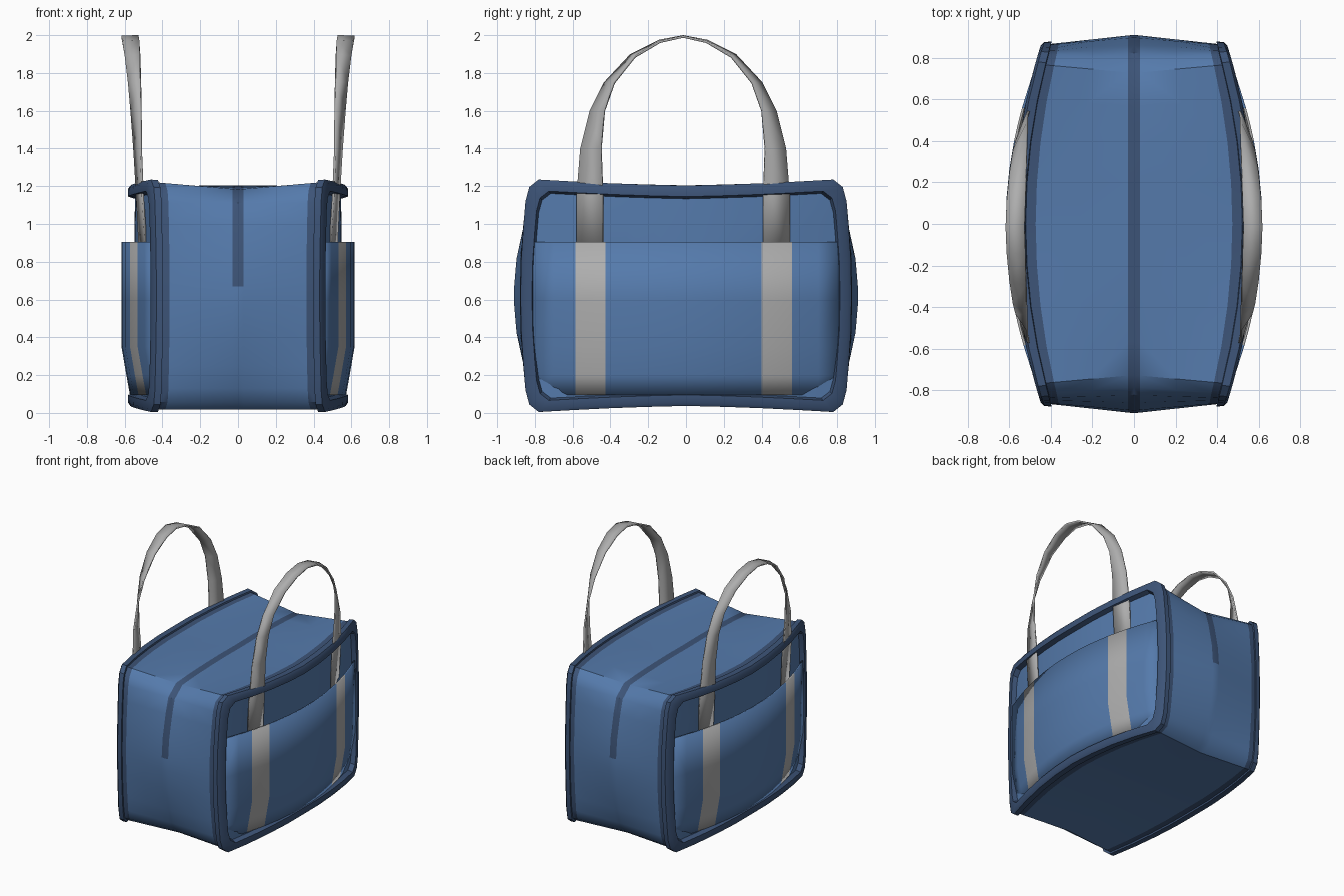
import bpy, bmesh, math

if "Cube" in bpy.data.objects:
    bpy.data.objects.remove(bpy.data.objects["Cube"])

def mat(name, c):
    m = bpy.data.materials.new(name)
    m.diffuse_color = (*c, 1)
    m.use_nodes = True
    m.node_tree.nodes["Principled BSDF"].inputs["Base Color"].default_value = m.diffuse_color
    return m

BLUE = mat("blue canvas", (0.09, 0.195, 0.41))
DARK = mat("dark blue trim", (0.046, 0.088, 0.185))
GREY = mat("grey webbing", (0.42, 0.42, 0.42))
ZC = 0.62  # mid height of the bag

def finish(name, verts, faces, mats, idx, thick=0, angle=35):
    me = bpy.data.meshes.new(name)
    me.from_pydata(verts, [], faces)
    for m in mats:
        me.materials.append(m)
    for p, i in zip(me.polygons, idx):
        p.material_index = i
    bm = bmesh.new()
    bm.from_mesh(me)
    bmesh.ops.recalc_face_normals(bm, faces=bm.faces)
    # half models face outwards (+x overall)
    if sum(f.normal.x * f.calc_area() for f in bm.faces) < 0:
        bmesh.ops.reverse_faces(bm, faces=bm.faces)
    bm.to_mesh(me)
    bm.free()
    me.shade_smooth()
    me.set_sharp_from_angle(angle=math.radians(angle))
    ob = bpy.data.objects.new(name, me)
    bpy.context.collection.objects.link(ob)
    if thick:
        s = ob.modifiers.new("thickness", 'SOLIDIFY')
        s.thickness = thick
        s.offset = -1
    mr = ob.modifiers.new("other side", 'MIRROR')
    mr.use_clip = True
    mr.merge_threshold = 0.0005
    return ob

# Side outline of the bag: one quarter, then mirrored all the way round
Q = [(.875, 0), (.875, .05), (.872, .2), (.86, .38), (.85, .5), (.83, .575), (.78, .615),
     (.6, .605), (.4, .595), (.2, .588), (0, .583)]
LOOP = (Q + [(-y, v) for y, v in Q[-2::-1]] + [(-y, -v) for y, v in Q[1:]]
        + [(y, -v) for y, v in Q[-2:0:-1]])
N = len(LOOP)

def bow(y):
    return 0.57 - 0.13 * (y / 0.85) ** 2

def ring(w, inset, dx=0.0, x=None):
    out = []
    for y, v in LOOP:
        yy, vv = y * (1 - inset / .87), v * (1 - inset / .6)
        xx = x if x is not None else w * bow(yy) + dx
        k = max(0, 1 - w)
        yy *= 1 + k * .055 * (1 - 1.9 * (v / .6) ** 2) * min(1, abs(y) / .78)
        if v > .5:
            vv += k * (.012 - .055 * (y / .8) ** 2)
        out.append((xx, yy, vv + ZC))
    return out

def loft(name, rings, mats, rule, cap=None):
    verts = [p for r in rings for p in r]
    faces, idx = [], []
    for r in range(len(rings) - 1):
        for i in range(N):
            j = (i + 1) % N
            faces.append((r*N + i, r*N + j, (r+1)*N + j, (r+1)*N + i))
            idx.append(rule(r, min(verts[r*N + i][2], verts[r*N + j][2])))
    if cap is not None:
        verts.append(cap)
        b = (len(rings) - 1) * N
        for i in range(N):
            faces.append((b + i, b + (i + 1) % N, len(verts) - 1))
            idx.append(0)
    return finish(name, verts, faces, mats, idx)

# Main body: zip stripe over the top and down the ends, dark seam next to the trim
loft("bag_body",
     [ring(0, .012, x=0), ring(.06, .012, x=.028), ring(.45, .012), ring(.83, .012), ring(.92, .012)],
     [BLUE, DARK], lambda r, z: 1 if r == 3 or (r == 0 and z > ZC + .04) else 0)

# Raised trim framing each side
loft("edge_trim",
     [ring(.91, .02), ring(.92, 0), ring(1, 0), ring(1, .018, .012), ring(1, .06, .012), ring(1, .075, -.035)],
     [DARK], lambda r, z: 0)

# Recessed side panels
loft("side_panel", [ring(1, .07, -.025), ring(1, .2, -.022), ring(1, .4, -.02)],
     [BLUE], lambda r, z: 0, cap=(.552, 0, ZC))

# Bulging side pockets with webbing bands
ys = [-.815, -.7, -.585, -.505, -.425, -.28, -.14, 0, .13, .26, .4, .48, .56, .7, .815]
zs = [(.095, .045), (.2, .026), (.35, 0), (.6, 0), (.905, 0)]
verts = [(.617 - .25 * y * y - d, y, z) for z, d in zs for y in ys]
faces, idx = [], []
n = len(ys)
for r in range(len(zs) - 1):
    for i in range(n - 1):
        faces.append((r*n + i, r*n + i + 1, (r+1)*n + i + 1, (r+1)*n + i))
        idx.append(1 if .39 < abs((ys[i] + ys[i+1]) / 2) < .59 else 0)
finish("side_pocket", verts, faces, [BLUE, GREY], idx, thick=.012)

# Carrying handles: a ribbon turning from flat on the side to flat on top
inner = [(.49, .565, .84), (.51, .565, 1.15), (.52, .545, 1.4), (.52, .495, 1.6), (.52, .42, 1.75),
         (.52, .28, 1.9), (.523, .13, 1.975), (.527, 0, 2.0)]
outer = [(.525, .425, .84), (.54, .425, 1.15), (.555, .435, 1.4), (.57, .42, 1.6), (.583, .37, 1.75),
         (.60, .26, 1.89), (.613, .125, 1.97), (.618, 0, 1.998)]
verts = []
for a, b in zip(inner, outer):
    verts += [a, b]
for a, b in list(zip(inner, outer))[-2::-1]:
    verts += [(a[0], -a[1], a[2]), (b[0], -b[1], b[2])]
verts = [(x, y - .015, z) for x, y, z in verts]
faces = [(i, i + 1, i + 3, i + 2) for i in range(0, len(verts) - 2, 2)]
finish("carry_handle", verts, faces, [GREY], [0] * len(faces), thick=.012, angle=50)
